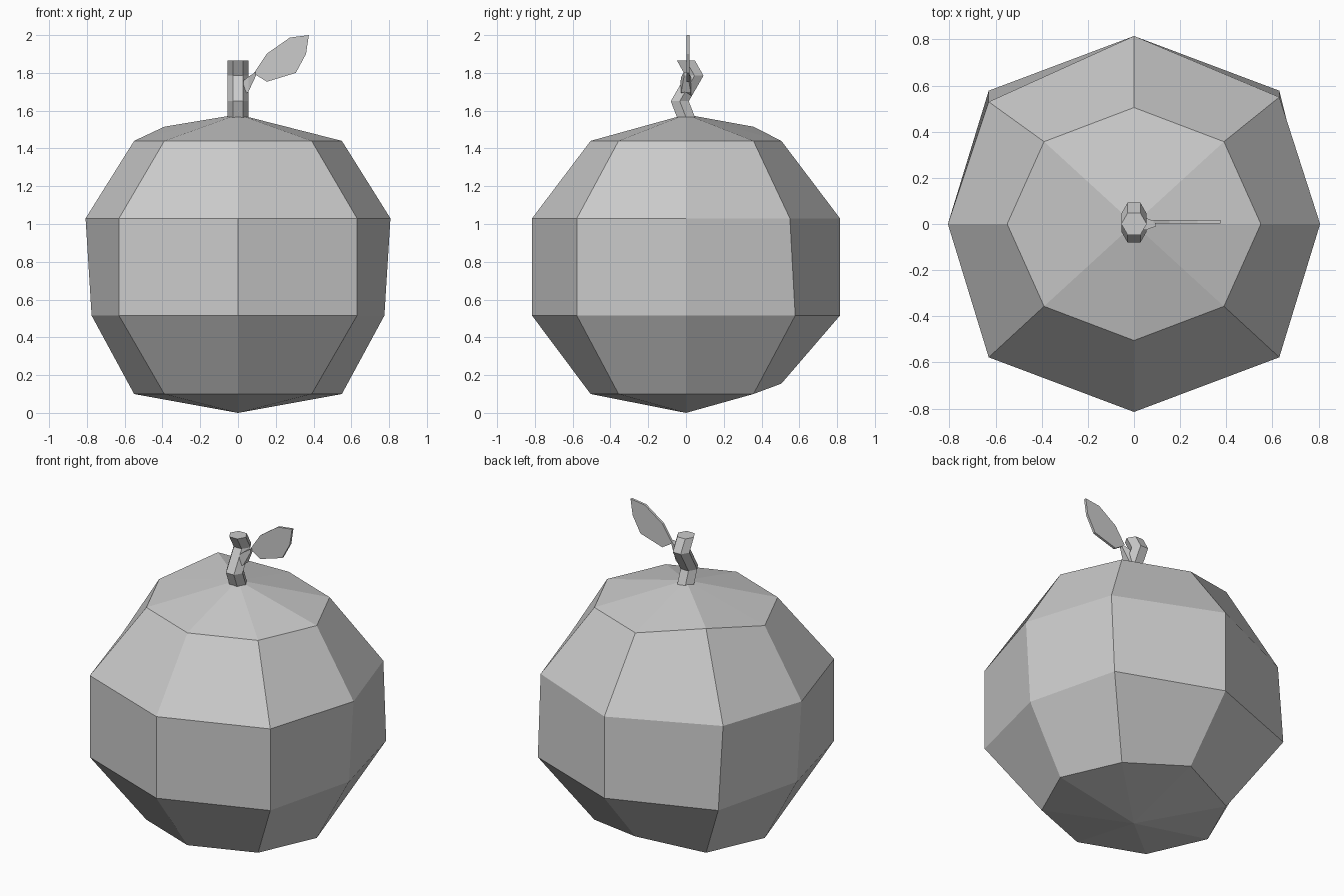
import bpy, bmesh
from math import cos, sin, pi
from mathutils import Vector

cube = bpy.data.objects.get("Cube")
if cube:
    bpy.data.objects.remove(cube)

grey = bpy.data.materials.new("plain grey")
grey.use_nodes = True
COLOUR = (0.6, 0.6, 0.6, 1)
grey.diffuse_color = COLOUR
grey.node_tree.nodes["Principled BSDF"].inputs["Base Color"].default_value = COLOUR


def finish(bm, name):
    bmesh.ops.recalc_face_normals(bm, faces=bm.faces)
    mesh = bpy.data.meshes.new(name)
    bm.to_mesh(mesh)
    bm.free()
    mesh.materials.append(grey)
    obj = bpy.data.objects.new(name, mesh)
    bpy.context.collection.objects.link(obj)
    return obj


def bridge(bm, rings):
    """Join successive rings of vertices with quads."""
    for a, b in zip(rings, rings[1:]):
        n = len(a)
        for i in range(n):
            j = (i + 1) % n
            bm.faces.new((a[i], a[j], b[j], b[i]))


# Fruit: eight-sided faceted ball, (radius on x, diagonal x, diagonal y, radius on y, z)
bm = bmesh.new()
PROFILE = [(0.55, 0.39, 0.357, 0.505, 0.10), (0.775, 0.63, 0.578, 0.815, 0.515),
           (0.807, 0.63, 0.578, 0.815, 1.03), (0.55, 0.39, 0.357, 0.505, 1.44)]
rings = []
for rx, dx, dy, ry, z in PROFILE:
    spots = [(rx, 0), (dx, dy), (0, ry), (-dx, dy),
             (-rx, 0), (-dx, -dy), (0, -ry), (dx, -dy)]
    rings.append([bm.verts.new((x, y, z)) for x, y in spots])
bridge(bm, rings)
for ring, z in ((rings[0], 0.0), (rings[-1], 1.58)):
    pole = bm.verts.new((0, 0, z))
    for i in range(8):
        bm.faces.new((ring[i], ring[(i + 1) % 8], pole))
# Hand-shaped bumps at the back
rings[0][2].co.z = 0.155
rings[2][1].co.y = 0.55
rings[2][3].co.y = 0.53
rings[3][3].co.z = 1.515
finish(bm, "fruit")

# Stem: zigzag hexagonal tube
bm = bmesh.new()
rings = []
for y, z in ((0, 1.565), (-0.033, 1.65), (0.045, 1.785), (0, 1.865)):
    rings.append([bm.verts.new((0.055 * cos(i * pi / 3), y + 0.055 * sin(i * pi / 3), z))
                  for i in range(6)])
bridge(bm, rings)
bm.faces.new(rings[0])
bm.faces.new(rings[-1])
finish(bm, "stem")

# Leaf stalk: small tapered peg from the stem to the leaf
bm = bmesh.new()
rings = []
for x, low, high, half in ((0.03, 1.68, 1.76, 0.028), (0.055, 1.70, 1.78, 0.025),
                           (0.095, 1.785, 1.805, 0.01)):
    rings.append([bm.verts.new((x, y, z)) for y, z in
                  ((-half, low), (half, low), (half, high), (-half, high))])
bridge(bm, rings)
bm.faces.new(rings[0])
bm.faces.new(rings[-1])
finish(bm, "leaf_stalk")

# Leaf: thin flat outline
bm = bmesh.new()
OUTLINE = [(0.085, 1.80), (0.153, 1.902), (0.275, 1.987), (0.375, 2.0),
           (0.36, 1.90), (0.306, 1.80), (0.153, 1.753), (0.10, 1.786)]
front = bm.faces.new([bm.verts.new((x, 0.003, z)) for x, z in OUTLINE])
back = bmesh.ops.extrude_face_region(bm, geom=[front])
bmesh.ops.translate(bm, vec=Vector((0, 0.015, 0)),
                    verts=[v for v in back["geom"] if isinstance(v, bmesh.types.BMVert)])
finish(bm, "leaf")
